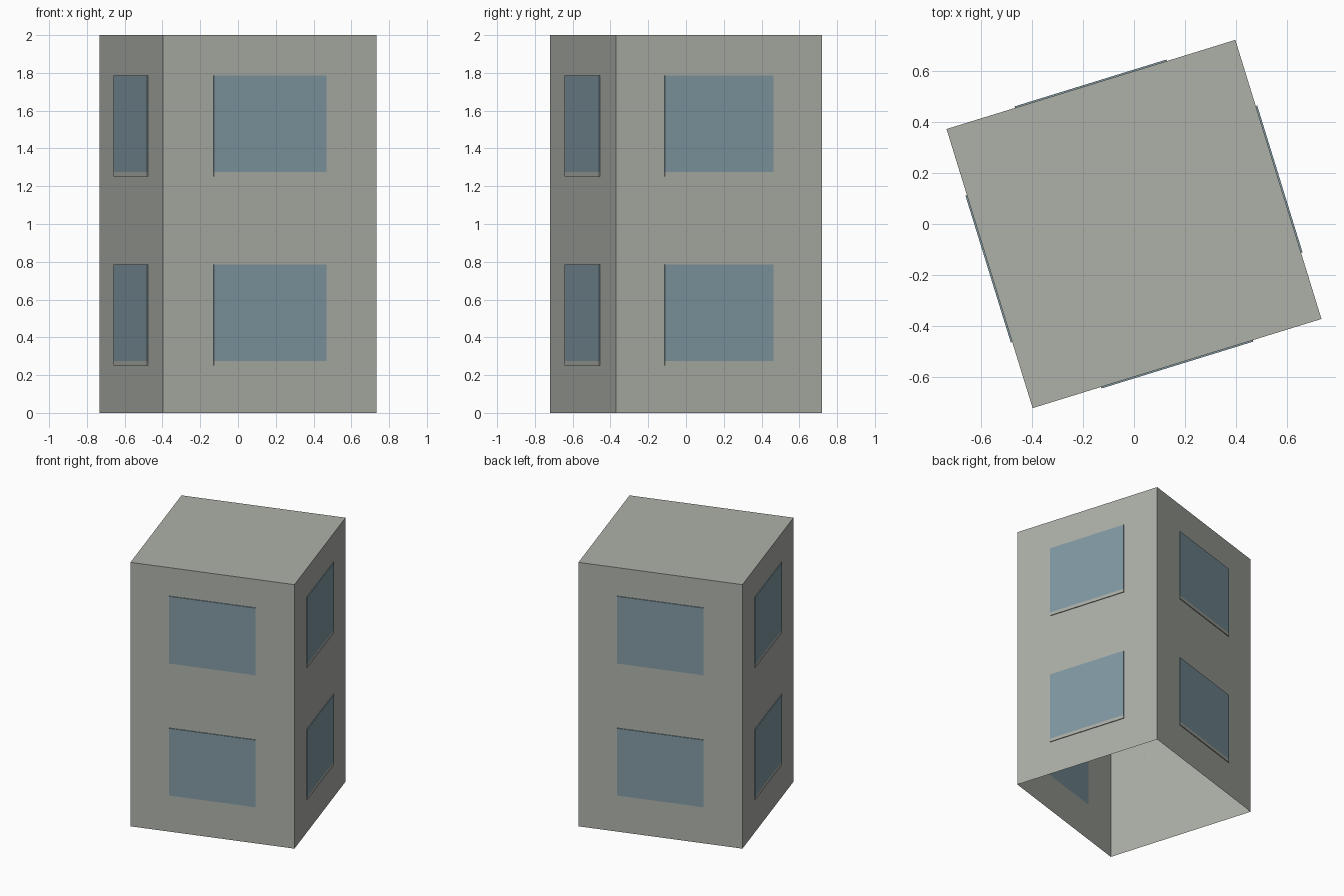
import bpy, bmesh, math
from mathutils import Matrix

cube = bpy.data.objects.get("Cube")
if cube:
    bpy.data.objects.remove(cube, do_unlink=True)

WIDTH, DEPTH, HEIGHT = 1.183, 1.143, 2.0
TURN = Matrix.Rotation(math.radians(17.15), 4, 'Z')
PLATE = 0.006


def material(name, rgb):
    mat = bpy.data.materials.new(name)
    mat.use_nodes = True
    color = (*rgb, 1.0)
    mat.diffuse_color = color
    mat.node_tree.nodes["Principled BSDF"].inputs["Base Color"].default_value = color
    return mat


concrete = material("grey_concrete", (0.42, 0.435, 0.395))
glass = material("blue_glass", (0.22, 0.32, 0.365))


def box(name, size, center, mat, spin=0.0, open_bottom=False):
    bm = bmesh.new()
    bmesh.ops.create_cube(bm, size=1.0)
    bmesh.ops.scale(bm, vec=size, verts=bm.verts)
    bmesh.ops.translate(bm, vec=center, verts=bm.verts)
    if open_bottom:
        bottom = [f for f in bm.faces if f.normal.z < -0.5]
        bmesh.ops.delete(bm, geom=bottom, context='FACES')
    bm.transform(TURN @ Matrix.Rotation(spin, 4, 'Z'))
    mesh = bpy.data.meshes.new(name)
    bm.to_mesh(mesh)
    bm.free()
    mesh.materials.append(mat)
    obj = bpy.data.objects.new(name, mesh)
    bpy.context.collection.objects.link(obj)
    return obj


# Hollow tower shell, open underneath
box("tower_walls", (WIDTH, DEPTH, HEIGHT), (0, 0, HEIGHT / 2), concrete, open_bottom=True)

# Two storeys of windows on each side, each with a thin sill below the pane
for i, side in enumerate(("front", "right", "back", "left")):
    across, out = (WIDTH, DEPTH) if i % 2 == 0 else (DEPTH, WIDTH)
    y = -(out + PLATE) / 2
    for floor, storey in enumerate(("lower", "upper")):
        for part, low, high, mat in (("window", 0.276, 0.785, glass),
                                     ("sill", 0.252, 0.276, concrete)):
            box(f"{side}_{storey}_{part}", (across * 0.526, PLATE, high - low),
                (0, y, floor + (low + high) / 2), mat, spin=i * math.pi / 2)
